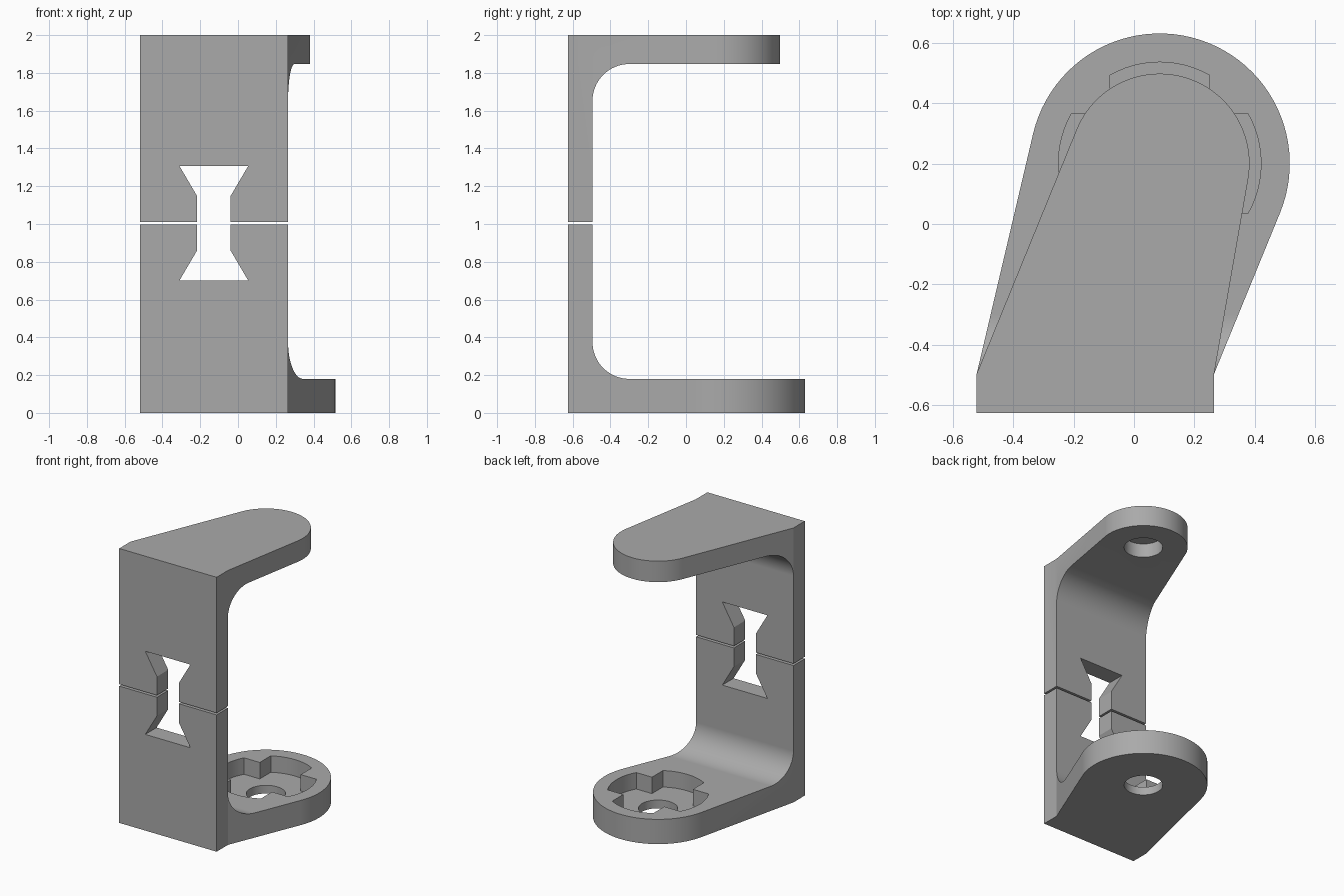
import bpy, bmesh
from math import atan2, acos, hypot, pi, cos, sin
from mathutils import Vector

cube = bpy.data.objects.get("Cube")
if cube:
    bpy.data.objects.remove(cube, do_unlink=True)

grey = bpy.data.materials.new("plain grey")
grey.use_nodes = True
grey.diffuse_color = (0.4, 0.4, 0.4, 1)
grey.node_tree.nodes["Principled BSDF"].inputs["Base Color"].default_value = (0.4, 0.4, 0.4, 1)

LEFT, RIGHT, FRONT, BACK = -0.52, 0.265, -0.625, -0.495
CX, CY = 0.085, 0.2          # pivot axis of both arms
PLACE = {
    "x": lambda u, v, w: (w, u, v),
    "y": lambda u, v, w: (u, w, v),
    "z": lambda u, v, w: (u, v, w),
}


def prism(name, outline, axis, lo, hi):
    """Extrude a 2D outline along an axis."""
    bm = bmesh.new()
    face = bm.faces.new([bm.verts.new(PLACE[axis](u, v, lo)) for u, v in outline])
    ext = bmesh.ops.extrude_face_region(bm, geom=[face])
    verts = [g for g in ext["geom"] if isinstance(g, bmesh.types.BMVert)]
    bmesh.ops.translate(bm, verts=verts, vec=Vector(PLACE[axis](0, 0, hi - lo)))
    bmesh.ops.recalc_face_normals(bm, faces=bm.faces)
    mesh = bpy.data.meshes.new(name)
    bm.to_mesh(mesh)
    bm.free()
    mesh.materials.append(grey)
    ob = bpy.data.objects.new(name, mesh)
    bpy.context.collection.objects.link(ob)
    return ob


def activate(ob):
    bpy.ops.object.select_all(action="DESELECT")
    ob.select_set(True)
    bpy.context.view_layer.objects.active = ob


def combine(ob, tool, operation):
    """Apply a boolean and discard the tool."""
    mod = ob.modifiers.new("cut", "BOOLEAN")
    mod.operation, mod.solver, mod.object = operation, "EXACT", tool
    activate(ob)
    bpy.ops.object.modifier_apply(modifier=mod.name)
    bpy.data.objects.remove(tool, do_unlink=True)


def arc(cx, cy, r, start, end, steps):
    angles = [start + (end - start) * i / steps for i in range(steps + 1)]
    return [(cx + r * cos(a), cy + r * sin(a)) for a in angles]


def footprint(r):
    """Plate rectangle joined by tangents to a round arm end."""
    def tangent(x, side):
        dx, dy = x - CX, BACK - CY
        return atan2(dy, dx) + side * acos(r / hypot(dx, dy))
    start, end = tangent(RIGHT, 1), tangent(LEFT, -1) + 2 * pi
    return ([(LEFT, BACK), (LEFT, FRONT), (RIGHT, FRONT), (RIGHT, BACK)]
            + arc(CX, CY, r, start, end, 48))


def bracket(name, r, base, arm, tip, up):
    """L-shaped half: base is the outer face, arm its inner face, tip the joint."""
    fr = 0.195
    ob = prism(name, footprint(r), "z", -0.1, 2.1)
    fillet = [(y, arm + up * h) for y, h in arc(BACK + fr, fr, fr, -pi / 2, -pi, 16)]
    side = [(-0.8, base), (0.8, base), (0.8, arm)] + fillet + [(BACK, tip), (-0.8, tip)]
    combine(ob, prism("profile", side, "x", -1, 1), "INTERSECT")
    # flared key slot crossing the joint
    right = [(0.182, -0.303), (0.088, -0.143), (0.088, 0.143), (0.182, 0.303)]
    slot = right + [(-x, z) for x, z in reversed(right)]
    slot = [(x - 0.128, z + 1.004) for x, z in slot]
    combine(ob, prism("slot", slot, "y", -0.8, -0.4), "DIFFERENCE")
    return ob


def finish(ob):
    activate(ob)
    bpy.ops.object.shade_smooth_by_angle(angle=pi / 9)
    mod = ob.modifiers.new("normals", "WEIGHTED_NORMAL")
    mod.keep_sharp = True


# Lower half with a cross-shaped recess and a through hole
lower = bracket("lower_bracket", 0.43, 0, 0.18, 0.997, 1)
R, W = 0.335, 0.165
half = atan2(W, (R * R - W * W) ** 0.5)
cross = []
for k in range(4):
    a = k * pi / 2
    cross += arc(CX, CY, R, a - half, a + half, 12)
    cross.append((CX + W * 2 ** 0.5 * cos(a + pi / 4), CY + W * 2 ** 0.5 * sin(a + pi / 4)))
combine(lower, prism("recess", cross, "z", 0.06, 0.3), "DIFFERENCE")

hole = arc(CX, CY, 0.13, 0, 2 * pi, 48)[:-1]
combine(lower, prism("hole", hole, "z", -0.1, 0.3), "DIFFERENCE")
finish(lower)

# Upper half with a blind hole in its underside
upper = bracket("upper_bracket", 0.297, 2, 1.847, 1.011, -1)
combine(upper, prism("hole", hole, "z", 1.7, 1.95), "DIFFERENCE")
finish(upper)
